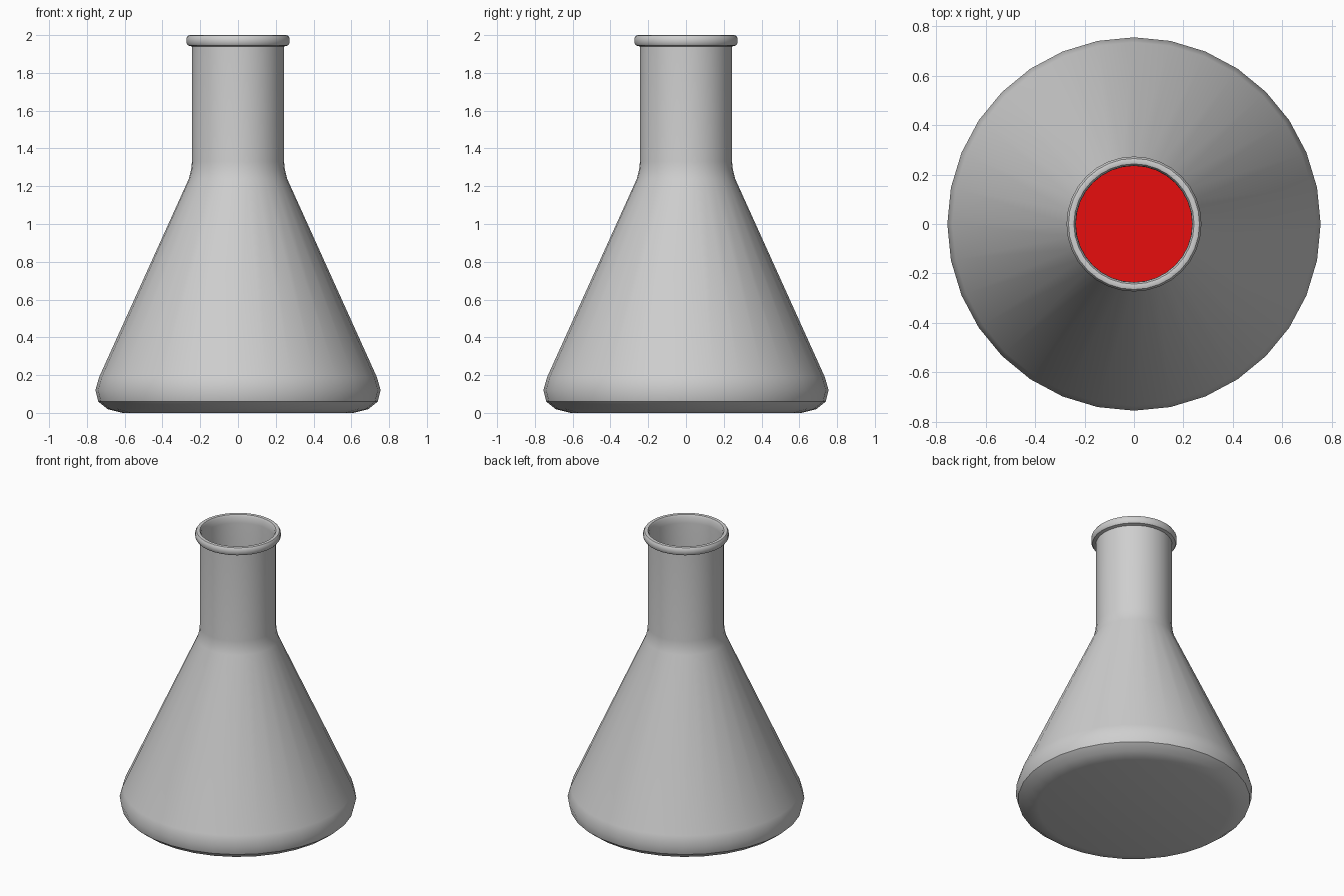
import bpy, bmesh, math

if "Cube" in bpy.data.objects:
    bpy.data.objects.remove(bpy.data.objects["Cube"])

SIDES = 32


def material(name, rgb):
    m = bpy.data.materials.new(name)
    m.diffuse_color = (*rgb, 1)
    m.use_nodes = True
    m.node_tree.nodes["Principled BSDF"].inputs["Base Color"].default_value = m.diffuse_color
    return m


def lathe(name, profile, mat):
    """Revolve an (r, z) profile around z; r = 0 becomes a single pole."""
    bm = bmesh.new()
    rings = []
    for r, z in profile:
        if r == 0:
            rings.append([bm.verts.new((0, 0, z))] * SIDES)
        else:
            rings.append([bm.verts.new((r * math.cos(2 * math.pi * i / SIDES),
                                        r * math.sin(2 * math.pi * i / SIDES), z))
                          for i in range(SIDES)])
    for a, b in zip(rings, rings[1:]):
        for i in range(SIDES):
            j = (i + 1) % SIDES
            bm.faces.new(list(dict.fromkeys((a[i], a[j], b[j], b[i]))))
    bmesh.ops.recalc_face_normals(bm, faces=bm.faces)
    me = bpy.data.meshes.new(name)
    bm.to_mesh(me)
    bm.free()
    me.materials.append(mat)
    ob = bpy.data.objects.new(name, me)
    bpy.context.collection.objects.link(ob)
    bpy.ops.object.select_all(action='DESELECT')
    ob.select_set(True)
    bpy.context.view_layer.objects.active = ob
    bpy.ops.object.shade_smooth_by_angle(angle=math.radians(35))
    return ob


glass = material("grey_glass", (0.62, 0.62, 0.62))
red = material("red_liquid", (0.8, 0.004, 0.004))

# Outer wall: rounded base, cone, shoulder, neck
outer = [(0, 0), (0.61, 0), (0.69, 0.02), (0.74, 0.06), (0.755, 0.12),
         (0.735, 0.19), (0.26, 1.24), (0.248, 1.29), (0.244, 1.33), (0.244, 1.94)]
# Rolled lip
lip = [(0.265, 1.945), (0.273, 1.957), (0.273, 1.985), (0.265, 1.997),
       (0.255, 2.0), (0.243, 1.997), (0.236, 1.985)]
# Inner wall and inner floor
inner = [(0.235, 1.94), (0.235, 1.33), (0.248, 1.24), (0.723, 0.19),
         (0.742, 0.12), (0.728, 0.065), (0.685, 0.032), (0.61, 0.012), (0, 0.012)]
lathe("flask", outer + lip + inner, glass)

# Liquid filling the lower part of the cone
lathe("liquid", [(0, 0.016), (0.605, 0.016), (0.68, 0.036), (0.722, 0.068),
                 (0.736, 0.12), (0.717, 0.19), (0.464, 0.75), (0, 0.75)], red)
